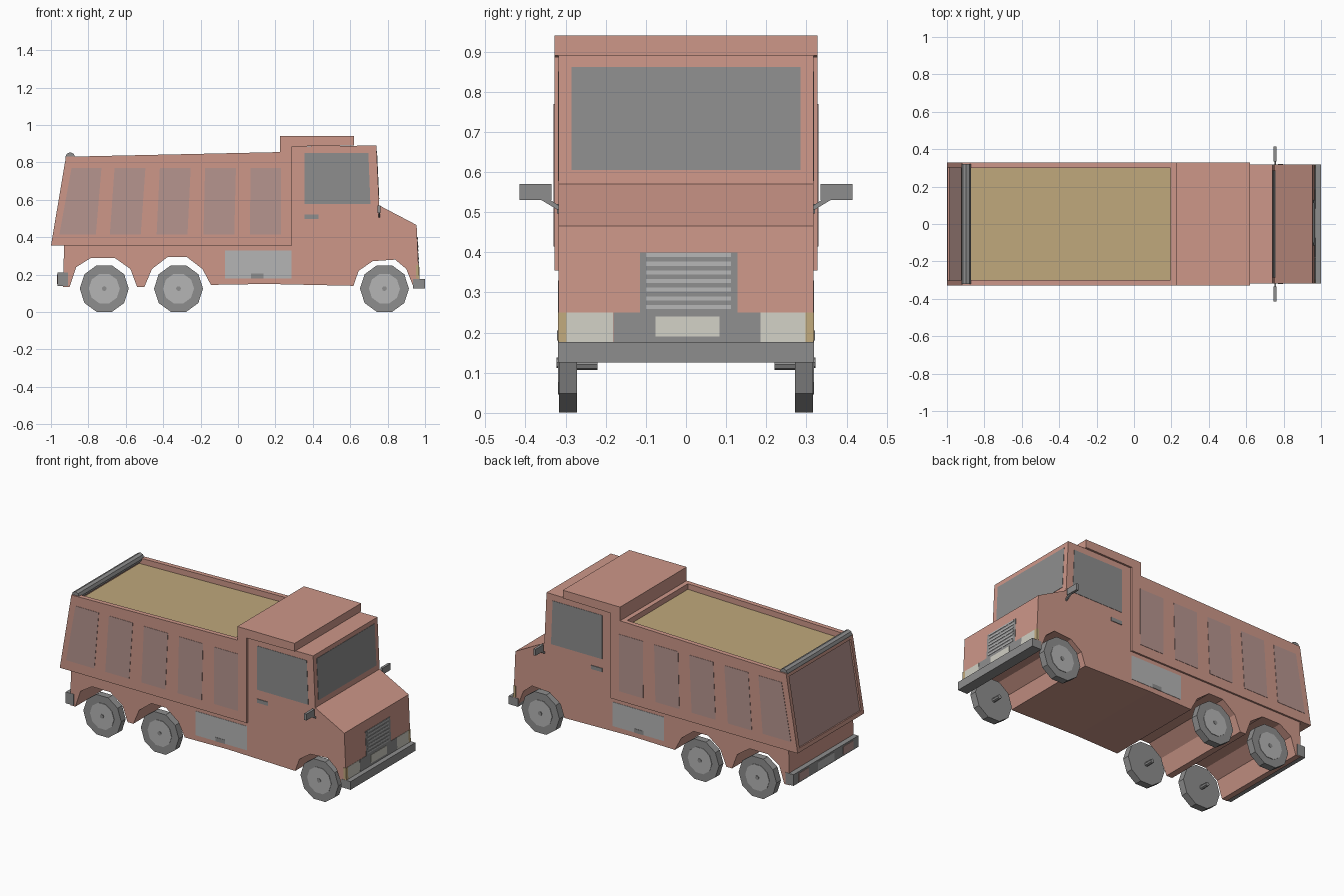
import bpy, bmesh, math
from mathutils import Vector

if "Cube" in bpy.data.objects:
    bpy.data.objects.remove(bpy.data.objects["Cube"])


def material(name, rgb):
    m = bpy.data.materials.new(name)
    m.use_nodes = True
    m.diffuse_color = (*rgb, 1)
    m.node_tree.nodes["Principled BSDF"].inputs["Base Color"].default_value = (*rgb, 1)
    return m


PAINT = material("salmon_paint", (0.61, 0.31, 0.25))
PANEL = material("dusty_panel", (0.47, 0.30, 0.275))
GREY = material("mid_grey", (0.27, 0.27, 0.27))
LIGHT = material("light_grey", (0.46, 0.46, 0.46))
SAND = material("sand", (0.52, 0.39, 0.2))
CREAM = material("lamp_cream", (0.63, 0.62, 0.55))


def prism(name, pts, vec, *mats, edit=None):
    """Extrude a flat outline along a vector."""
    bm = bmesh.new()
    face = bm.faces.new([bm.verts.new(p) for p in pts])
    ext = bmesh.ops.extrude_face_region(bm, geom=[face], use_keep_orig=True)
    moved = [v for v in ext["geom"] if isinstance(v, bmesh.types.BMVert)]
    bmesh.ops.translate(bm, verts=moved, vec=Vector(vec))
    bmesh.ops.recalc_face_normals(bm, faces=bm.faces)
    if edit:
        edit(bm)
    me = bpy.data.meshes.new(name)
    bm.to_mesh(me)
    bm.free()
    for m in mats:
        me.materials.append(m)
    ob = bpy.data.objects.new(name, me)
    bpy.context.collection.objects.link(ob)
    return ob


def across(name, outline, half, *mats, edit=None):
    """Side outline (x, z) extruded over the full width."""
    return prism(name, [(x, -half, z) for x, z in outline], (0, 2 * half, 0), *mats, edit=edit)


def rect(x0, x1, z0, z1):
    return [(x0, z0), (x1, z0), (x1, z1), (x0, z1)]


def ring(x, z, r, n):
    return [(x + r * math.cos(i * math.tau / n), z + r * math.sin(i * math.tau / n)) for i in range(n)]


def side_part(name, outline, y0, y1, mat):
    """The same part on the left and right sides."""
    for s, label in ((1, "left"), (-1, "right")):
        prism(f"{label}_{name}", [(x, s * y0, z) for x, z in outline], (0, s * (y1 - y0), 0), mat)


def nose(z):
    return 0.97 - 0.045 * (z - 0.13)


def screen(z):
    return 0.755 - 0.047 * (z - 0.57)


def front_plate(name, y0, y1, z0, z1, mat, out=0.002, surface=nose):
    pts = [(surface(z) - 0.003, y, z) for y, z in rect(y0, y1, z0, z1)]
    prism(name, pts, (0.003 + out, 0, 0), mat)


# Cab and chassis, with wheel arches cut through
across("cab_and_chassis", [
    (-0.93, 0.36), (-0.935, 0.135), (-0.90, 0.135), (-0.865, 0.24), (-0.785, 0.29),
    (-0.66, 0.29), (-0.575, 0.23), (-0.54, 0.135), (-0.50, 0.135), (-0.46, 0.23),
    (-0.375, 0.295), (-0.275, 0.295), (-0.19, 0.23), (-0.145, 0.145), (0.15, 0.15),
    (0.617, 0.14), (0.645, 0.22), (0.72, 0.272), (0.84, 0.28), (0.90, 0.23),
    (0.94, 0.13), (0.97, 0.13), (0.955, 0.465), (0.755, 0.57), (0.74, 0.89),
    (0.28, 0.885), (0.28, 0.36)], 0.317, PAINT)


# Dump bed and roof shield, with a filled load well and a recessed tailgate
def sink(bm, face, border, depth, index):
    bmesh.ops.inset_individual(bm, faces=[face], thickness=border)
    bmesh.ops.inset_individual(bm, faces=[face], thickness=0.0001, depth=-depth)
    face.material_index = index


def bed_wells(bm):
    top = [f for f in bm.faces if f.normal.z > 0.9 and f.calc_center_median().x < 0]
    tail = [f for f in bm.faces if f.normal.x < -0.9 and f.calc_center_median().z < 0.7]
    sink(bm, top[0], 0.041, 0.035, 1)
    sink(bm, tail[0], 0.035, 0.01, 2)


across("dump_bed", [
    (-1, 0.355), (-0.92, 0.83), (0.225, 0.855), (0.225, 0.94), (0.62, 0.94),
    (0.62, 0.89), (0.29, 0.885), (0.29, 0.355)], 0.328, PAINT, SAND, PANEL, edit=bed_wells)
across("tailgate_roller", ring(-0.897, 0.828, 0.026, 8), 0.32, GREY)

# Bed side panels, the rearmost following the sloped tail
side_part("bed_panel_rear", [(-0.955, 0.415), (-0.76, 0.415), (-0.73, 0.77), (-0.89, 0.77)],
          0.326, 0.33, PANEL)
for i in range(4):
    x = -0.685 + 0.25 * i
    lean = 0.025 - 0.008 * i
    side_part(f"bed_panel_{i + 1}", [(x, 0.415), (x + 0.165, 0.415), (x + 0.165 + lean, 0.77),
                                     (x + lean, 0.77)], 0.326, 0.33, PANEL)

# Cab side details
side_part("door_window", [(0.355, 0.577), (0.708, 0.577), (0.697, 0.85), (0.355, 0.85)],
          0.315, 0.319, GREY)
side_part("door_handle", rect(0.355, 0.43, 0.497, 0.52), 0.315, 0.321, GREY)
side_part("fuel_box", rect(-0.07, 0.285, 0.18, 0.33), 0.315, 0.319, LIGHT)
side_part("fuel_box_latch", rect(0.07, 0.135, 0.18, 0.205), 0.315, 0.321, GREY)
side_part("indicator_side", rect(0.952, 0.968, 0.18, 0.25), 0.315, 0.319, SAND)

# Front details
front_plate("windshield", -0.285, 0.285, 0.605, 0.862, GREY, surface=screen)
front_plate("grille", -0.115, 0.128, 0.25, 0.40, GREY)
front_plate("grille_base", -0.18, 0.185, 0.175, 0.25, GREY)
for i in range(7):
    z = 0.259 + 0.0215 * i
    front_plate(f"grille_bar_{i + 1}", -0.1, 0.112, z, z + 0.01, LIGHT, out=0.004)
front_plate("front_plate", -0.076, 0.083, 0.19, 0.24, CREAM, out=0.004)
for s, label in ((1, "left"), (-1, "right")):
    front_plate(f"{label}_headlight", s * 0.182, s * 0.298, 0.175, 0.25, CREAM)
    front_plate(f"{label}_indicator", s * 0.298, s * 0.318, 0.175, 0.25, SAND)

# Bumpers
across("front_bumper", rect(0.935, 1.0, 0.125, 0.176), 0.319, GREY)
across("rear_bumper", rect(-0.965, -0.91, 0.14, 0.21), 0.319, GREY)
prism("rear_plate", [(-0.963, y, z) for y, z in rect(-0.08, 0.08, 0.15, 0.2)],
      (-0.005, 0, 0), LIGHT)
for s, label in ((1, "left"), (-1, "right")):
    prism(f"{label}_tail_light", [(-0.963, y, z) for y, z in rect(s * 0.17, s * 0.27, 0.15, 0.2)],
          (-0.005, 0, 0), PANEL)

# Wing mirrors on short brackets
for s, label in ((1, "left"), (-1, "right")):
    prism(f"{label}_mirror", [(0.747, y, z) for y, z in rect(s * 0.335, s * 0.415, 0.53, 0.57)],
          (0.016, 0, 0), GREY)
    prism(f"{label}_mirror_bracket", [(0.75, s * y, z) for y, z in
          ((0.31, 0.5), (0.31, 0.512), (0.36, 0.545), (0.36, 0.53))], (0.01, 0, 0), GREY)

# Ten-sided wheels with hubs and inner axle stubs
for x, label in ((-0.715, "rear"), (-0.318, "middle"), (0.783, "front")):
    side_part(f"{label}_tyre", ring(x, 0.125, 0.131, 10), 0.272, 0.316, GREY)
    side_part(f"{label}_hub", ring(x, 0.125, 0.083, 10), 0.31, 0.319, LIGHT)
    side_part(f"{label}_hub_cap", ring(x, 0.125, 0.013, 8), 0.31, 0.322, GREY)
    side_part(f"{label}_axle_stub", ring(x, 0.12, 0.013, 8), 0.22, 0.275, GREY)
